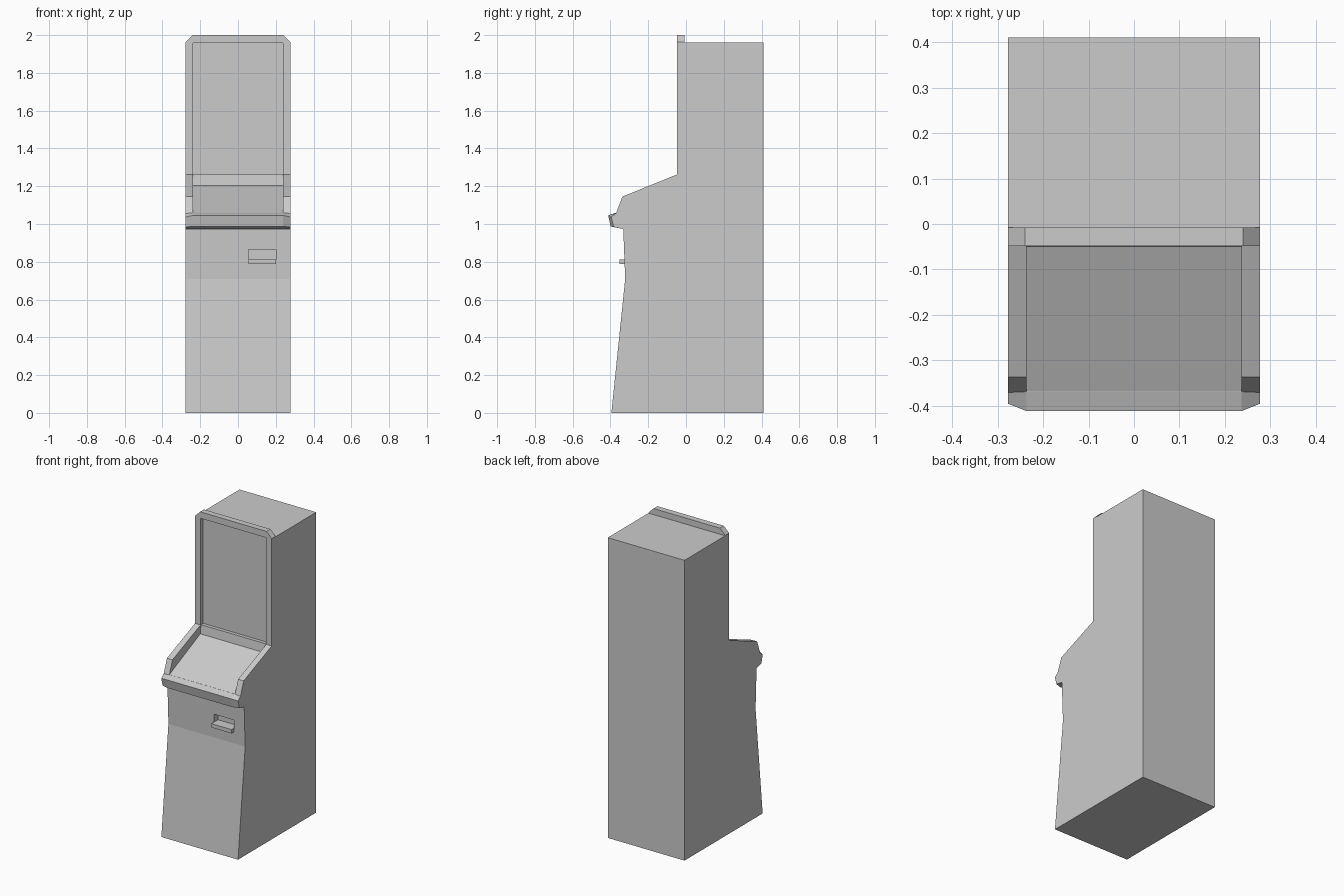
import bpy, bmesh

if "Cube" in bpy.data.objects:
    bpy.data.objects.remove(bpy.data.objects["Cube"])

W = 0.277    # half width of the cabinet
IN = 0.237   # half width between the side cheeks


def loft(name, sections):
    """Closed solid through a list of equally long point rings."""
    bm = bmesh.new()
    rings = [[bm.verts.new(p) for p in s] for s in sections]
    n = len(rings[0])
    for a, b in zip(rings, rings[1:]):
        for i in range(n):
            j = (i + 1) % n
            bm.faces.new((a[i], a[j], b[j], b[i]))
    bm.faces.new(rings[0])
    bm.faces.new(rings[-1])
    bmesh.ops.recalc_face_normals(bm, faces=bm.faces)
    me = bpy.data.meshes.new(name)
    bm.to_mesh(me)
    bm.free()
    ob = bpy.data.objects.new(name, me)
    bpy.context.collection.objects.link(ob)
    return ob


def extrude_x(name, profile, x0, x1):
    return loft(name, [[(x, y, z) for y, z in profile] for x in (x0, x1)])


def cut(target, cutter):
    cutter.hide_render = True
    mod = target.modifiers.new("cut", 'BOOLEAN')
    mod.operation = 'DIFFERENCE'
    mod.solver = 'EXACT'
    mod.object = cutter
    bpy.context.view_layer.objects.active = target
    bpy.ops.object.modifier_apply(modifier=mod.name)
    bpy.data.objects.remove(cutter)


# Cabinet: full side silhouette including the raised lip at the top
cabinet = extrude_x("cabinet", [
    (-0.395, 0), (-0.322, 0.71), (-0.332, 0.97), (-0.375, 1.045),
    (-0.337, 1.145), (-0.048, 1.262), (-0.048, 2.0), (-0.008, 2.0),
    (-0.008, 1.96), (0.411, 1.96), (0.411, 0)], -W, W)

# Sloping deck and recessed screen between the cheeks
cut(cabinet, extrude_x("deck_and_screen_cutter", [
    (-0.60, 0.956), (-0.05, 1.205), (-0.043, 1.262), (-0.02, 1.262),
    (-0.02, 1.958), (-0.60, 1.958)], -IN, IN))

# Clipped top corners of the screen frame
for s in (-1, 1):
    tri = [(s * (W - 0.057), 2.02), (s * (W + 0.02), 1.943), (s * (W + 0.02), 2.02)]
    cut(cabinet, loft("corner_cutter", [[(x, y, z) for x, z in tri] for y in (-0.1, 0.03)]))

# Payout slot in the front panel
cut(cabinet, extrude_x("slot_cutter", [
    (-0.40, 0.812), (-0.285, 0.812), (-0.285, 0.865), (-0.40, 0.865)], 0.055, 0.20))

# Ledge under the payout slot
extrude_x("slot_ledge", [
    (-0.352, 0.787), (-0.315, 0.787), (-0.315, 0.812), (-0.352, 0.812)], 0.055, 0.20)

# Padded front rail with clipped ends
rail = [(-0.325, 0.972), (-0.399, 0.987), (-0.412, 1.046), (-0.37, 1.06), (-0.325, 1.06)]
clipped = [(-0.325, 0.972), (-0.382, 0.984), (-0.396, 1.037), (-0.37, 1.056), (-0.325, 1.056)]
loft("front_rail", [[(x, y, z) for y, z in p] for x, p in
                    ((-W, clipped), (-IN, rail), (IN, rail), (W, clipped))])
